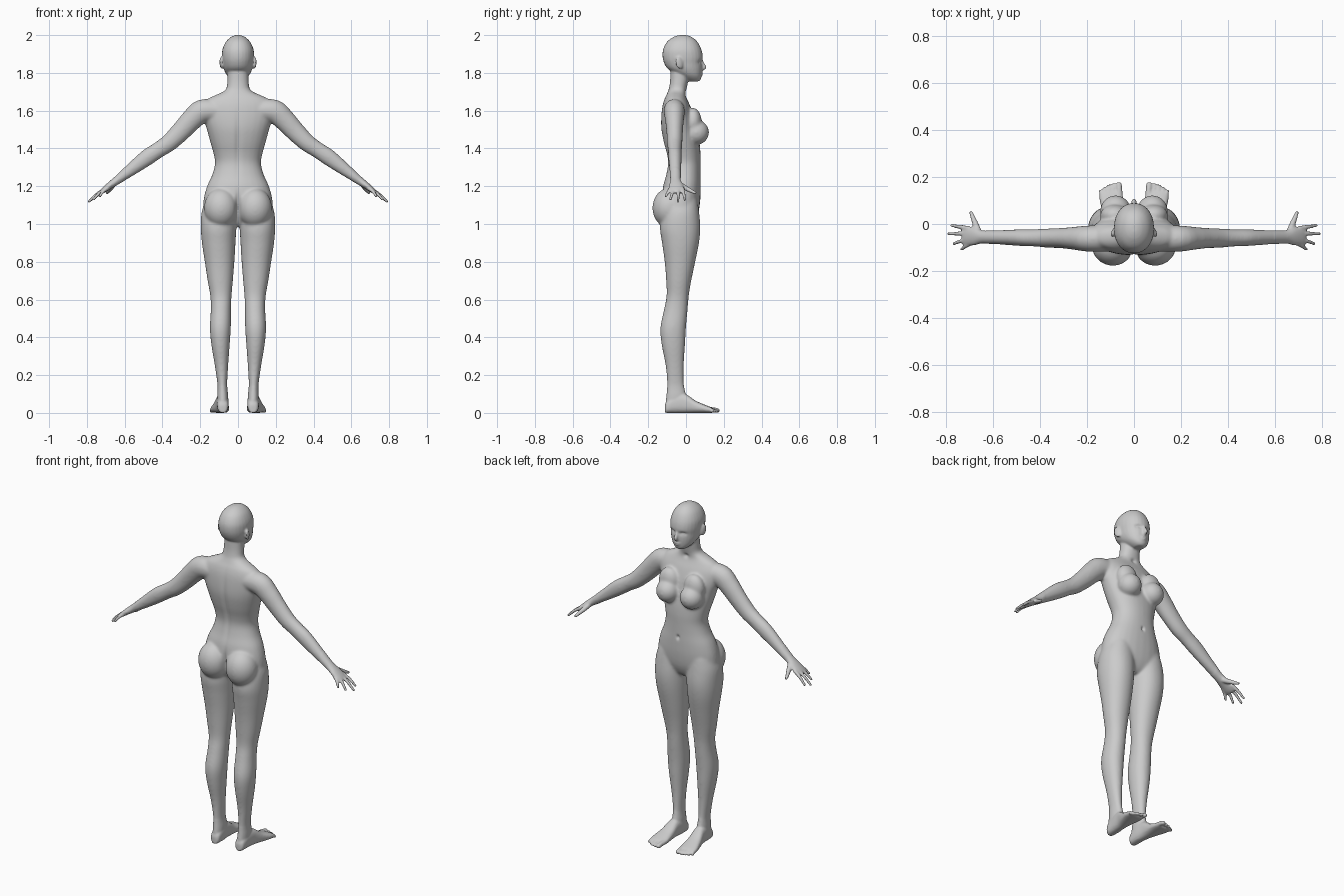
import bpy, bmesh, math
from mathutils import Vector, Matrix

bm = bmesh.new()
X, Y, Z = Vector((1, 0, 0)), Vector((0, 1, 0)), Vector((0, 0, 1))


def smooth_rows(rows, n=4):
    """Catmull-Rom interpolation of rows of numbers."""
    out = []
    for i in range(len(rows) - 1):
        p = [rows[max(0, min(len(rows) - 1, i + k))] for k in (-1, 0, 1, 2)]
        for s in range(n):
            t = s / n
            out.append([b + .5 * t * (c - a + t * (2 * a - 5 * b + 4 * c - d + t * (3 * (b - c) + d - a)))
                        for a, b, c, d in zip(*p)])
    return out + [list(rows[-1])]


def skin(rings, power=2.0, mirror=False, n=28):
    """Closed loft through rings of (centre, half-axis u, half-axis v)."""
    for side in ((1, -1) if mirror else (1,)):
        loops = []
        for c, u, v in rings:
            loop = []
            for k in range(n):
                ca, sa = math.cos(2 * math.pi * k / n), math.sin(2 * math.pi * k / n)
                p = c + u * math.copysign(abs(ca) ** (2 / power), ca) + v * math.copysign(abs(sa) ** (2 / power), sa)
                loop.append(bm.verts.new((p.x * side, p.y, p.z)))
            loops.append(loop)
        faces = [bm.faces.new((a[k], a[(k + 1) % n], b[(k + 1) % n], b[k]))
                 for a, b in zip(loops, loops[1:]) for k in range(n)]
        faces += [bm.faces.new(loops[0]), bm.faces.new(loops[-1])]
        bmesh.ops.recalc_face_normals(bm, faces=faces)


def stack(rows, power=2.0, mirror=False):
    """Rows of z, x min, x max, y back, y front."""
    skin([(Vector(((a + b) / 2, (c + d) / 2, z)), X * (b - a) / 2, Y * (d - c) / 2)
          for z, a, b, c, d in smooth_rows(rows)], power, mirror)


def limb(rows, mirror=True, n=20):
    """Rows of x, y, z, radius across, radius along y; rings follow the path."""
    rows = smooth_rows(rows)
    pts = [Vector(r[:3]) for r in rows]
    rings = []
    for i, r in enumerate(rows):
        t = (pts[min(i + 1, len(pts) - 1)] - pts[max(i - 1, 0)]).normalized()
        ref = Y if abs(t.y) < .8 else X
        u = t.cross(ref).normalized()
        rings.append((pts[i], u * r[3], u.cross(t).normalized() * r[4]))
    skin(rings, 2.0, mirror, n)


def digit(points, r0, r1):
    """Tapered round finger or toe with a domed tip."""
    k = len(points) - 1
    rows = [(*p, r0 + (r1 - r0) * i / k, r0 + (r1 - r0) * i / k) for i, p in enumerate(points)]
    limb(rows, n=14)
    ball(points[-1], (r1, r1, r1), True)


def ball(c, r, mirror=False, rot=Matrix()):
    for side in ((1, -1) if mirror else (1,)):
        m = Matrix.Diagonal((side, 1, 1, 1)) @ Matrix.Translation(c) @ rot @ Matrix.Diagonal((*r, 1))
        vs = bmesh.ops.create_uvsphere(bm, u_segments=24, v_segments=16, radius=1, matrix=m)["verts"]
        bmesh.ops.recalc_face_normals(bm, faces=list({f for v in vs for f in v.link_faces}))


# Head
stack([(z, -w, w, b, f) for z, w, b, f in (
    (2.0, .012, -.035, 0), (1.99, .037, -.066, .03), (1.965, .064, -.1, .06), (1.925, .082, -.121, .081),
    (1.885, .085, -.124, .089), (1.85, .081, -.115, .086), (1.82, .075, -.095, .086), (1.79, .061, -.05, .083),
    (1.768, .041, -.015, .079), (1.755, .022, .01, .068))], 2.15)
# Nose, lips, ears
limb([(0, .082, 1.868, .006, .006), (0, .091, 1.848, .008, .008), (0, .098, 1.83, .011, .010),
      (0, .088, 1.819, .009, .007)], False)
ball((0, .082, 1.799), (.021, .008, .005))
ball((0, .081, 1.789), (.018, .008, .005))
ball((.087, -.035, 1.853), (.009, .021, .033), True, Matrix.Rotation(.35, 4, 'Z') @ Matrix.Rotation(.2, 4, 'X'))

# Neck and torso
stack([(z, -w, w, b, f) for z, w, b, f in (
    (1.82, .054, -.082, .02), (1.76, .056, -.084, .012), (1.72, .061, -.09, .004), (1.70, .08, -.097, 0),
    (1.683, .118, -.104, -.002), (1.66, .162, -.115, .006), (1.62, .187, -.126, .025), (1.56, .182, -.132, .045),
    (1.50, .165, -.131, .058), (1.43, .146, -.118, .072), (1.37, .129, -.102, .077), (1.32, .122, -.096, .077),
    (1.26, .137, -.106, .077), (1.20, .164, -.122, .078), (1.13, .182, -.128, .076), (1.06, .18, -.12, .066),
    (1.01, .13, -.09, .045), (.985, .06, -.06, .02))], 2.2)
# Breasts and buttocks
ball((.078, .055, 1.485), (.066, .067, .066), True)
ball((.082, .038, 1.54), (.062, .045, .075), True)
ball((.09, -.09, 1.085), (.09, .088, .105), True)

# Legs
stack([(1.13, .03, .17, -.1, .06), (1.06, .008, .193, -.125, .07), (.98, .009, .197, -.138, .076),
       (.9, .013, .191, -.127, .069), (.8, .019, .176, -.113, .049), (.7, .027, .161, -.105, .028),
       (.62, .034, .147, -.103, .015), (.55, .037, .144, -.116, .009), (.45, .038, .149, -.136, 0),
       (.36, .044, .141, -.129, -.005), (.25, .052, .123, -.108, -.012), (.15, .057, .109, -.1, -.011),
       (.09, .052, .11, -.104, .0), (.04, .052, .108, -.108, .0), (.006, .06, .1, -.1, -.01)], 2.1, True)
# Feet
skin([(Vector((c, y, h / 2)), X * w, Z * h / 2) for y, c, w, h in smooth_rows(
    [(-.112, .08, .012, .04), (-.1, .08, .027, .065), (-.05, .081, .032, .1), (0, .085, .034, .098),
     (.05, .091, .042, .065), (.1, .096, .05, .043), (.13, .098, .049, .031), (.142, .098, .042, .022)])],
    2.5, True)
# Toes
for x, y, r in ((.062, .166, .013), (.085, .166, .009), (.104, .16, .009), (.122, .151, .0085), (.14, .139, .008)):
    digit([(x - .003, .1, .02), (x, .135, .018), (x + .002, y, r)], r * 1.05, r)

# Arms and palms
limb([(.11, -.062, 1.60, .055, .055), (.19, -.062, 1.597, .063, .056), (.245, -.061, 1.552, .058, .05),
      (.30, -.06, 1.493, .053, .044), (.365, -.06, 1.43, .047, .041), (.42, -.059, 1.393, .043, .037),
      (.48, -.058, 1.353, .044, .036), (.55, -.057, 1.30, .036, .032), (.61, -.056, 1.254, .027, .029),
      (.645, -.055, 1.228, .022, .028), (.68, -.053, 1.203, .018, .038), (.713, -.051, 1.177, .014, .042),
      (.728, -.051, 1.166, .009, .037)])
# Fingers and thumb
for a, b in (((.70, -.018, 1.187), (.775, -.006, 1.128)), ((.70, -.040, 1.188), (.789, -.042, 1.119)),
             ((.70, -.062, 1.186), (.765, -.083, 1.130)), ((.69, -.080, 1.190), (.732, -.107, 1.147))):
    mid = [(p + q) / 2 + d for p, q, d in zip(a, b, (.003, 0, .004))]
    digit([a, mid, b], .0105, .0072)
digit([(.66, -.04, 1.212), (.672, -.005, 1.192), (.684, .025, 1.176), (.692, .048, 1.165)], .016, .008)

mesh = bpy.data.meshes.new("body")
bm.to_mesh(mesh)
bm.free()
body = bpy.data.objects.new("body", mesh)
bpy.context.collection.objects.link(body)
bpy.context.view_layer.objects.active = body
body.select_set(True)

# Fuse all parts into one skin
fuse = body.modifiers.new("fuse", 'REMESH')
fuse.mode, fuse.voxel_size = 'VOXEL', .0055
bpy.ops.object.modifier_apply(modifier="fuse")

# Blend joints: strong on trunk and limbs, light on face, hands and feet
trunk, fine = body.vertex_groups.new(name="trunk"), body.vertex_groups.new(name="fine")
ids = ([], [])
for v in body.data.vertices:
    ids[0 if .14 < v.co.z < 1.72 and abs(v.co.x) < .6 else 1].append(v.index)
trunk.add(ids[0], 1, 'REPLACE')
fine.add(ids[1], 1, 'REPLACE')
for name, count in (("trunk", 24), ("fine", 3)):
    s = body.modifiers.new(name, 'SMOOTH')
    s.factor, s.iterations, s.vertex_group = .5, count, name
    bpy.ops.object.modifier_apply(modifier=name)

# Sculpted dents: eye sockets, eyeballs, spine, navel, cleft, collar notch
dents = [((.033, .085, 1.858), (.018, .04, .010), (0, -.011, 0)), ((.033, .08, 1.855), (.009, .03, .006), (0, .006, 0)),
         ((0, -.12, 1.42), (.014, .05, .16), (0, .008, 0)), ((0, .08, 1.235), (.009, .03, .012), (0, -.01, 0)),
         ((0, -.13, 1.08), (.012, .07, .07), (0, .02, 0)), ((0, .0, 1.69), (.014, .03, .012), (0, -.008, 0))]
for v in body.data.vertices:
    for c, r, off in dents:
        p = ((abs(v.co.x) - c[0]) / r[0], (v.co.y - c[1]) / r[1], (v.co.z - c[2]) / r[2])
        d = sum(q * q for q in p)
        if d < 9:
            v.co += Vector(off) * math.exp(-d)
    v.co.z = max(v.co.z, 0)
bpy.ops.object.shade_smooth()
